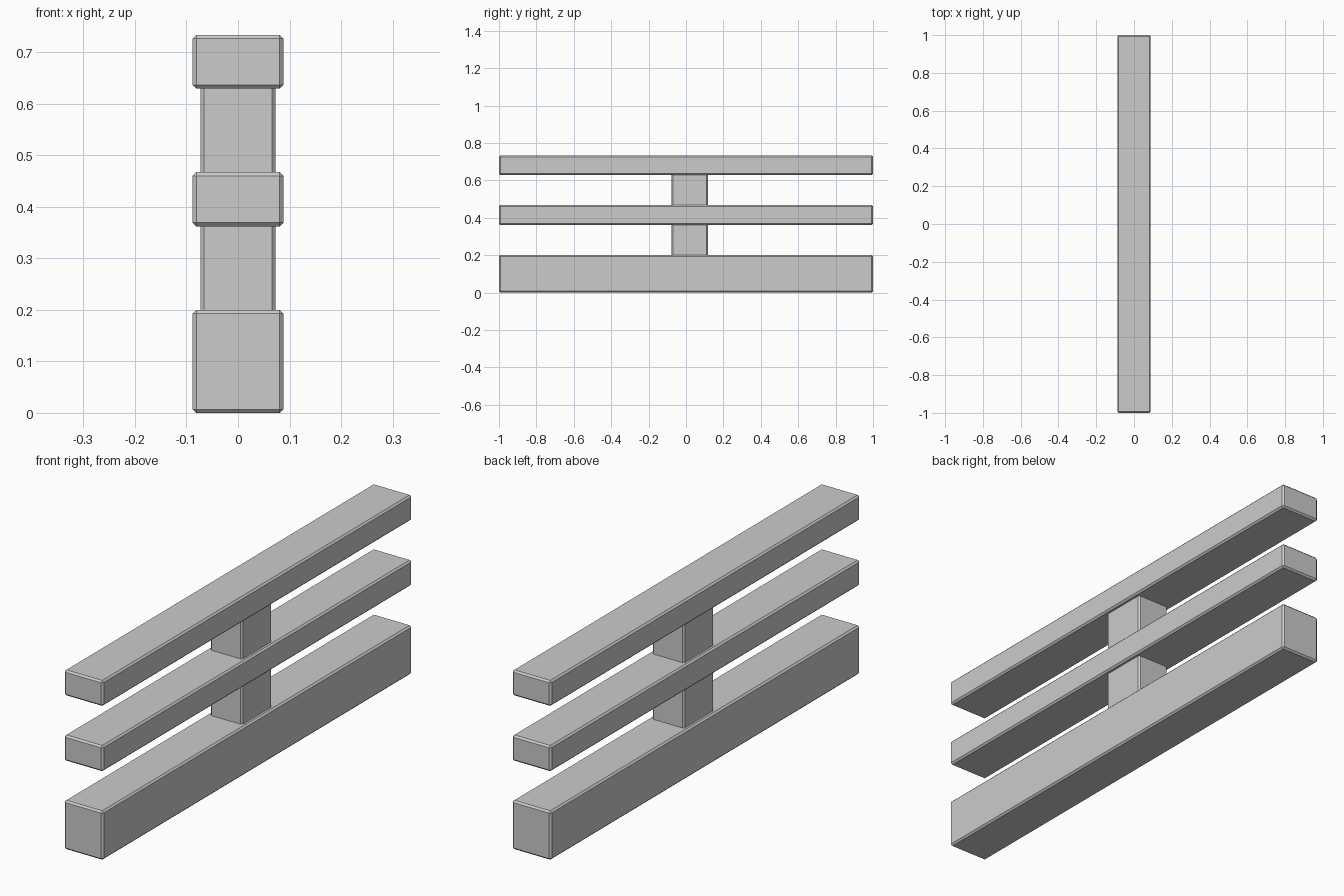
import bpy

if "Cube" in bpy.data.objects:
    bpy.data.objects.remove(bpy.data.objects["Cube"])


def chamfered_box(name, x, y, z, chamfer=0.007):
    """Box from (min, max) ranges with a single-segment flat bevel."""
    ranges = (x, y, z)
    bpy.ops.mesh.primitive_cube_add(size=1, location=[(a + b) / 2 for a, b in ranges])
    ob = bpy.context.object
    ob.name = name
    ob.scale = [b - a for a, b in ranges]
    bpy.ops.object.transform_apply(location=False, rotation=False, scale=True)
    mod = ob.modifiers.new("Chamfer", "BEVEL")
    mod.width = chamfer
    mod.segments = 1
    return ob


# Long horizontal bars: thick base and two thinner rails
for name, z in (("base_beam", (0.0, 0.2)),
                ("middle_rail", (0.362, 0.467)),
                ("top_rail", (0.629, 0.733))):
    chamfered_box(name, (-0.088, 0.088), (-1.0, 1.0), z)

# Short posts, slightly off centre, with ends sunk into the bars
for name, z in (("lower_post", (0.185, 0.377)),
                ("upper_post", (0.452, 0.644))):
    chamfered_box(name, (-0.0725, 0.0725), (-0.077, 0.117), z)
